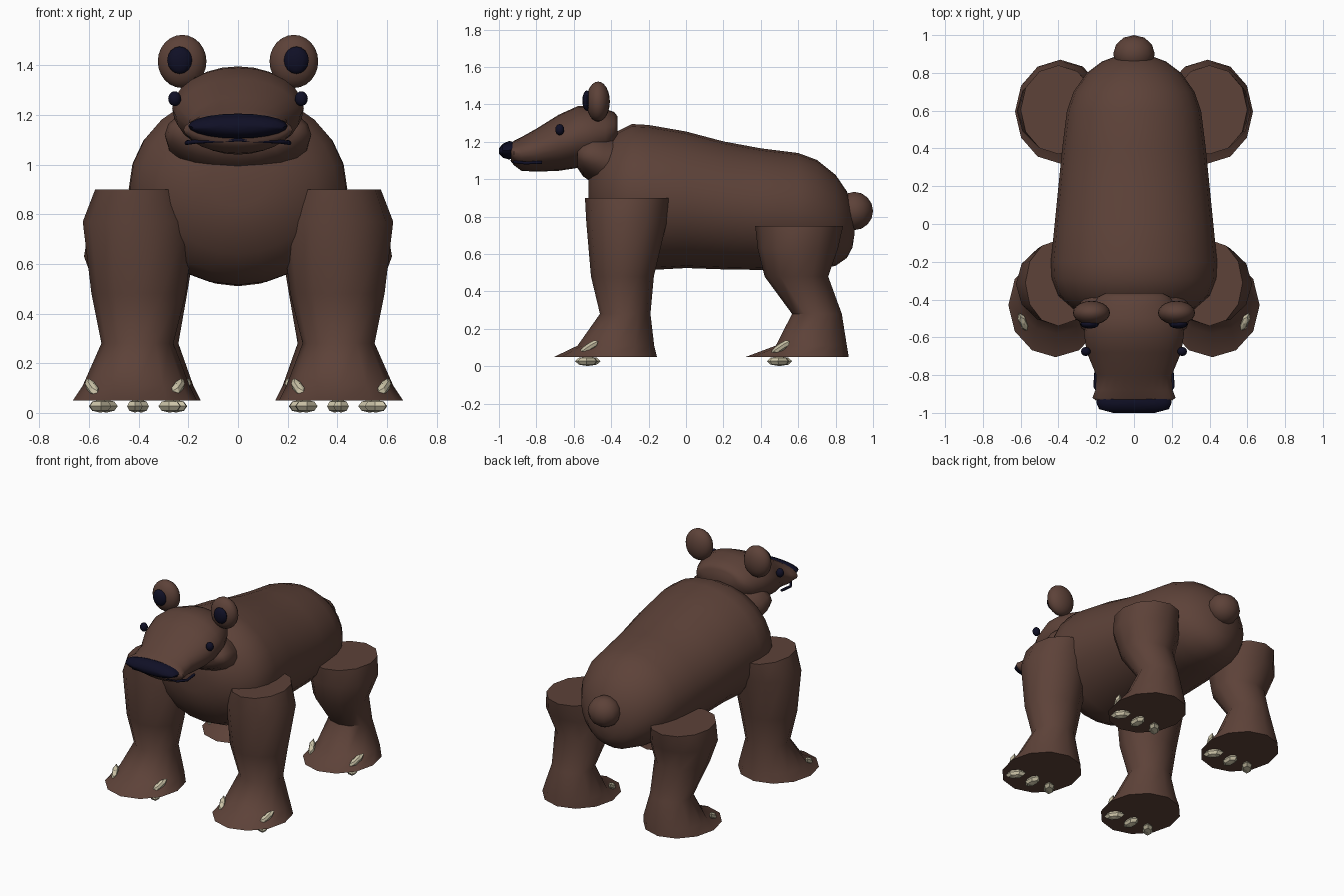
import bpy, bmesh, math
from mathutils import Matrix, Vector, Euler

if "Cube" in bpy.data.objects:
    bpy.data.objects.remove(bpy.data.objects["Cube"])


def material(name, rgb):
    m = bpy.data.materials.new(name)
    m.diffuse_color = (*rgb, 1)
    m.use_nodes = True
    m.node_tree.nodes["Principled BSDF"].inputs["Base Color"].default_value = m.diffuse_color
    return m


BROWN = material("brown fur", (0.109, 0.054, 0.040))
NAVY = material("dark navy", (0.005, 0.005, 0.019))
CLAW = material("pale claw", (0.60, 0.55, 0.39))


def finish(name, bm, mat, smooth=True):
    bmesh.ops.recalc_face_normals(bm, faces=bm.faces)
    me = bpy.data.meshes.new(name)
    bm.to_mesh(me)
    bm.free()
    me.materials.append(mat)
    ob = bpy.data.objects.new(name, me)
    bpy.context.collection.objects.link(ob)
    if smooth:
        bpy.ops.object.select_all(action='DESELECT')
        ob.select_set(True)
        bpy.context.view_layer.objects.active = ob
        bpy.ops.object.shade_smooth_by_angle(angle=math.radians(50))
    return ob


def loft(name, rings, axis, mat, sides):
    """Skin ellipses: (position on axis, centre u, centre v, radius u, radius v)."""
    bm = bmesh.new()
    loops = []
    for p, cu, cv, ru, rv in rings:
        loop = []
        for i in range(sides):
            a = 2 * math.pi * i / sides
            u, v = cu + ru * math.cos(a), cv + rv * math.sin(a)
            loop.append(bm.verts.new((u, p, v) if axis == 'Y' else (u, v, p)))
        loops.append(loop)
    for a, b in zip(loops, loops[1:]):
        for i in range(sides):
            j = (i + 1) % sides
            bm.faces.new((a[i], a[j], b[j], b[i]))
    bm.faces.new(loops[0])
    bm.faces.new(loops[-1])
    return finish(name, bm, mat)


def ball(name, loc, radii, mat, seg=16, rows=10, rot=(0, 0, 0), smooth=True):
    bm = bmesh.new()
    bmesh.ops.create_uvsphere(bm, u_segments=seg, v_segments=rows, radius=1)
    m = Matrix.LocRotScale(Vector(loc), Euler([math.radians(r) for r in rot]), Vector(radii))
    bm.transform(m)
    return finish(name, bm, mat, smooth)


def along_y(rows):
    return [(y, 0, z, rx, rz) for y, z, rx, rz in rows]


# Body, neck and head: (y, centre z, half width, half height)
loft("body", along_y([
    (-0.52, 0.93, 0.12, 0.10), (-0.50, 0.92, 0.22, 0.18), (-0.45, 0.91, 0.32, 0.27),
    (-0.38, 0.905, 0.40, 0.345), (-0.29, 0.905, 0.435, 0.39), (-0.20, 0.902, 0.44, 0.388),
    (0.0, 0.89, 0.42, 0.365), (0.2, 0.86, 0.40, 0.342), (0.4, 0.84, 0.38, 0.325),
    (0.6, 0.825, 0.355, 0.315), (0.7, 0.81, 0.32, 0.293), (0.8, 0.78, 0.25, 0.243),
    (0.86, 0.757, 0.17, 0.178), (0.89, 0.745, 0.09, 0.11), (0.90, 0.74, 0.03, 0.04)]),
    'Y', BROWN, 24)
loft("neck", along_y([
    (-0.58, 1.13, 0.24, 0.07), (-0.55, 1.125, 0.28, 0.11), (-0.50, 1.12, 0.295, 0.14),
    (-0.44, 1.10, 0.29, 0.15), (-0.36, 1.08, 0.27, 0.15)]), 'Y', BROWN, 20)
loft("head", along_y([
    (-0.365, 1.275, 0.15, 0.06), (-0.385, 1.26, 0.19, 0.10), (-0.43, 1.24, 0.22, 0.135),
    (-0.50, 1.235, 0.25, 0.16), (-0.58, 1.225, 0.265, 0.165), (-0.68, 1.195, 0.25, 0.15),
    (-0.80, 1.155, 0.20, 0.115), (-0.88, 1.135, 0.205, 0.09), (-0.92, 1.14, 0.22, 0.065),
    (-0.935, 1.145, 0.20, 0.05)]), 'Y', BROWN, 24)

# Wide nose and tail stub
loft("nose", along_y([
    (-0.915, 1.155, 0.19, 0.04), (-0.945, 1.155, 0.20, 0.05),
    (-0.98, 1.152, 0.185, 0.037), (-1.0, 1.15, 0.11, 0.015)]), 'Y', NAVY, 20)
ball("tail", (0, 0.90, 0.83), (0.11, 0.10, 0.102), BROWN, 12, 8)

# Mouth line bent around the muzzle
curve = bpy.data.curves.new("mouth", 'CURVE')
curve.dimensions = '3D'
curve.bevel_depth = 0.009
curve.bevel_resolution = 1
curve.use_fill_caps = True
path = [(-0.20, -0.77, 1.09), (-0.207, -0.86, 1.087), (-0.17, -0.915, 1.092), (0, -0.93, 1.10)]
path += [(-x, y, z) for x, y, z in reversed(path[:-1])]
spline = curve.splines.new('POLY')
spline.points.add(len(path) - 1)
for pt, co in zip(spline.points, path):
    pt.co = (*co, 1)
curve.materials.append(NAVY)
bpy.context.collection.objects.link(bpy.data.objects.new("mouth", curve))

# Legs: (z, centre x, centre y, radius x, radius y)
FRONT = [(0.05, 0.415, -0.43, 0.25, 0.275), (0.11, 0.41, -0.375, 0.215, 0.205),
         (0.28, 0.405, -0.325, 0.145, 0.135), (0.48, 0.40, -0.34, 0.19, 0.168),
         (0.77, 0.40, -0.318, 0.225, 0.215), (0.90, 0.40, -0.312, 0.175, 0.228)]
BACK = [(0.05, 0.39, 0.595, 0.24, 0.275), (0.11, 0.385, 0.67, 0.205, 0.19),
        (0.28, 0.38, 0.70, 0.14, 0.133), (0.48, 0.385, 0.59, 0.18, 0.17),
        (0.63, 0.40, 0.598, 0.22, 0.215), (0.75, 0.40, 0.605, 0.20, 0.235)]

for s, side in ((1, "left"), (-1, "right")):
    # Ears and eyes
    ball(f"ear_{side}", (s * 0.225, -0.47, 1.415), (0.098, 0.063, 0.107), BROWN, 20, 12)
    ball(f"inner_ear_{side}", (s * 0.235, -0.53, 1.42), (0.05, 0.024, 0.055), NAVY, 12, 8)
    ball(f"eye_{side}", (s * 0.255, -0.675, 1.265), (0.026, 0.024, 0.03), NAVY, 12, 8)

    for end, rings in (("front", FRONT), ("back", BACK)):
        loft(f"{end}_leg_{side}", [(z, s * cx, cy, rx, ry) for z, cx, cy, rx, ry in rings],
             'Z', BROWN, 12)
        _, fx, fy, _, _ = rings[0]
        # Three claws under the sole, fanned outward
        for k in (-1, 0, 1):
            ball(f"{end}_lower_claw_{side}", (s * (fx + 0.14 * k), fy - 0.095, 0.027),
                 (0.036, 0.068, 0.026), CLAW, 6, 4, (0, 0, s * 38 * k), False)
        # Two claws resting on the sides of the foot
        for k in (-1, 1):
            ball(f"{end}_upper_claw_{side}", (s * (fx + 0.172 * k), fy - 0.09, 0.10),
                 (0.022, 0.066, 0.022), CLAW, 6, 4, (32, 0, s * 25 * -k), False)
